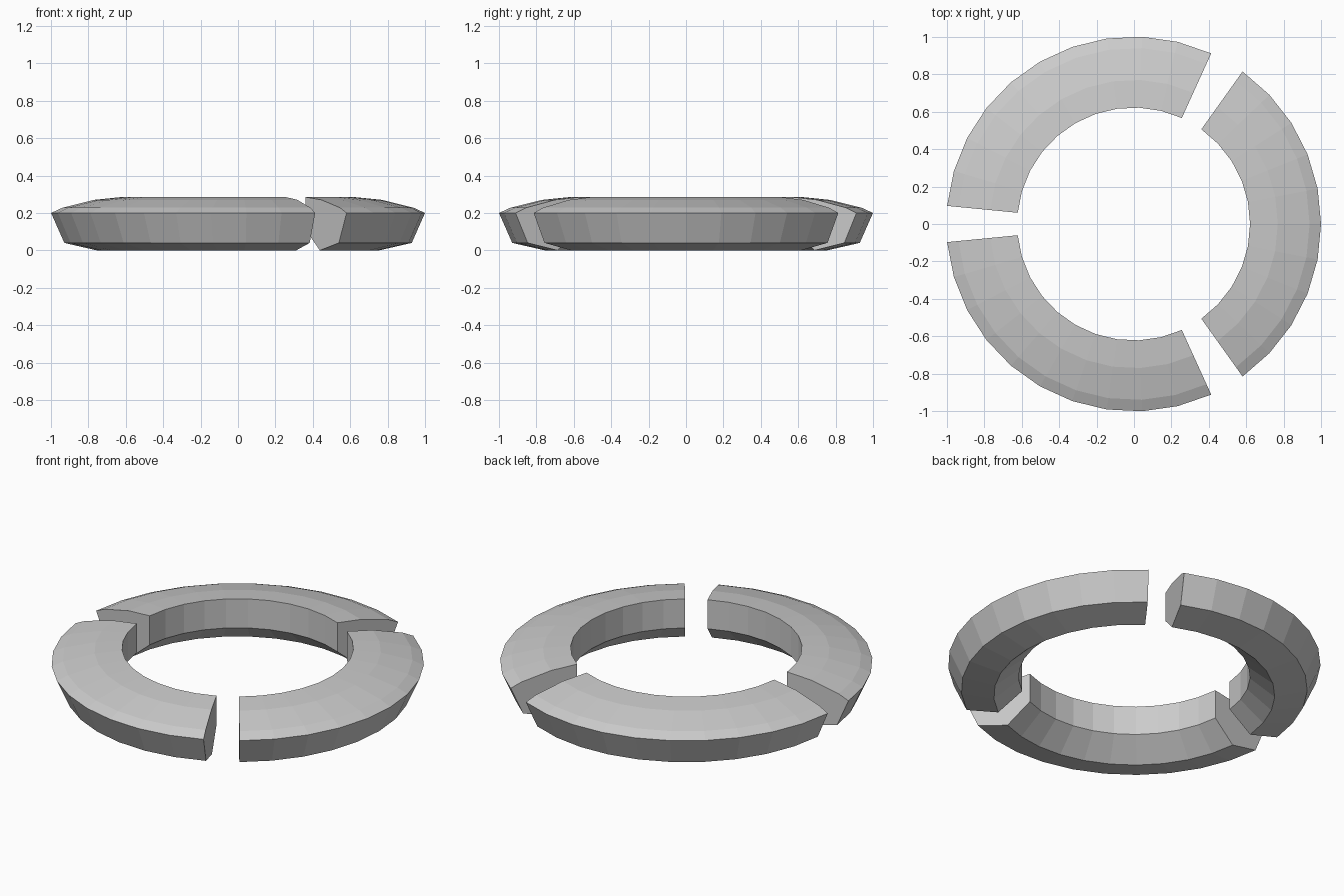
import bpy, bmesh
from math import cos, sin, radians

if "Cube" in bpy.data.objects:
    bpy.data.objects.remove(bpy.data.objects["Cube"])

# Cross-section of the ring: (radius, height)
PROFILE = [(0.622, 0.285), (0.77, 0.27), (0.94, 0.228), (1.001, 0.2),
           (0.93, 0.04), (0.755, 0.0), (0.622, 0.113)]
HALF_ANGLE = 54.45
STEPS = 10
SHIFT_X = -0.002


def ring_segment(name, centre):
    bm = bmesh.new()
    rows = []
    for i in range(STEPS + 1):
        a = radians(centre - HALF_ANGLE + 2 * HALF_ANGLE * i / STEPS)
        rows.append([bm.verts.new((r * cos(a) + SHIFT_X, r * sin(a), z))
                     for r, z in PROFILE])
    n = len(PROFILE)
    # Swept sides
    for a, b in zip(rows, rows[1:]):
        for j in range(n):
            k = (j + 1) % n
            bm.faces.new((a[j], a[k], b[k], b[j]))
    # End caps
    bm.faces.new(rows[0])
    bm.faces.new(rows[-1][::-1])
    bmesh.ops.recalc_face_normals(bm, faces=bm.faces)
    mesh = bpy.data.meshes.new(name)
    bm.to_mesh(mesh)
    bm.free()
    obj = bpy.data.objects.new(name, mesh)
    bpy.context.collection.objects.link(obj)
    return obj


# Three equal arcs around the ring
for name, centre in (("right_ring_segment", 0),
                     ("back_ring_segment", 120),
                     ("front_ring_segment", 240)):
    ring_segment(name, centre)
